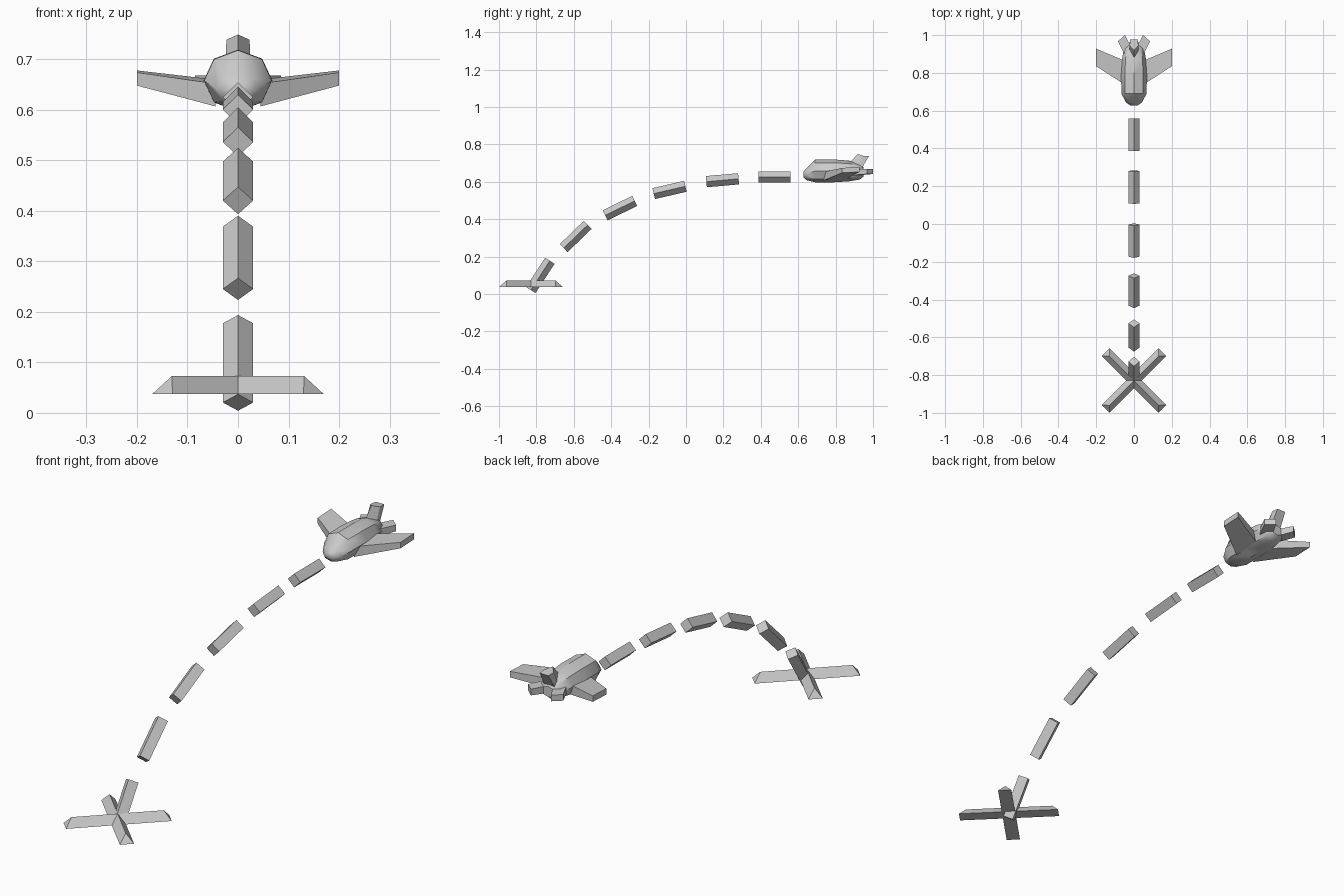
import bpy, bmesh, math
from mathutils import Vector, Matrix

if "Cube" in bpy.data.objects:
    bpy.data.objects.remove(bpy.data.objects["Cube"])


def loft(name, rings, smooth=None):
    """Join equal-length rings of points into a closed solid."""
    bm = bmesh.new()
    loops = [[bm.verts.new(p) for p in r] for r in rings]
    n = len(loops[0])
    for a, b in zip(loops, loops[1:]):
        for i in range(n):
            j = (i + 1) % n
            bm.faces.new((a[i], a[j], b[j], b[i]))
    bm.faces.new(loops[0])
    bm.faces.new(loops[-1])
    bmesh.ops.recalc_face_normals(bm, faces=bm.faces)
    me = bpy.data.meshes.new(name)
    bm.to_mesh(me)
    bm.free()
    ob = bpy.data.objects.new(name, me)
    bpy.context.collection.objects.link(ob)
    if smooth:
        bpy.ops.object.select_all(action='DESELECT')
        ob.select_set(True)
        bpy.context.view_layer.objects.active = ob
        bpy.ops.object.shade_smooth_by_angle(angle=math.radians(smooth))
    return ob


# Dashed trail: diamond bars following the climb (y, z, pitch, length)
R = 0.03
DASHES = [(-0.779, 0.099, 57, 0.187), (-0.59, 0.307, 44, 0.178),
          (-0.353, 0.459, 26, 0.176), (-0.088, 0.556, 13, 0.174),
          (0.195, 0.608, 5, 0.173), (0.473, 0.625, 0, 0.172)]
for k, (y, z, pitch, length) in enumerate(DASHES):
    place = Matrix.Translation((0, y, z)) @ Matrix.Rotation(math.radians(pitch), 4, 'X')
    loft(f"trail_dash_{k + 1}",
         [[place @ Vector(p) for p in ((R, e, 0), (0, e, R), (-R, e, 0), (0, e, -R))]
          for e in (-length / 2, length / 2)])

# Cross marker: two triangular bars with sloping ends
for k, ang in enumerate((45, -45)):
    place = Matrix.Translation((0, -0.829, 0)) @ Matrix.Rotation(math.radians(ang), 4, 'Z')
    loft(f"cross_bar_{k + 1}",
         [[place @ Vector(p) for p in ((s * 0.212, -0.0285, 0.037),
                                       (s * 0.212, 0.0285, 0.037),
                                       (s * 0.185, 0, 0.073))] for s in (-1, 1)])

# Fuselage: eight-sided rings (y, top, bottom, half width)
BODY = [(0.627, 0.652, 0.626, 0.018), (0.643, 0.672, 0.609, 0.042),
        (0.690, 0.718, 0.597, 0.067), (0.790, 0.719, 0.597, 0.068),
        (0.870, 0.713, 0.602, 0.064), (0.930, 0.697, 0.612, 0.053),
        (0.950, 0.675, 0.628, 0.030)]
rings = []
for y, top, bottom, w in BODY:
    zc, h = (top + bottom) / 2, (top - bottom) / 2
    rings.append([(w * math.sin(i * math.pi / 4), y, zc + h * math.cos(i * math.pi / 4))
                  for i in range(8)])
loft("fuselage", rings, smooth=40)


def surface(name, root, tip):
    """Swept slab: each section is (x, y, z bottom, z top) at the leading and trailing corner."""
    for side, s in (("left", -1), ("right", 1)):
        loft(f"{name}_{side}",
             [[(s * a[0], a[1], a[2]), (s * a[0], a[1], a[3]),
               (s * b[0], b[1], b[3]), (s * b[0], b[1], b[2])] for a, b in (root, tip)])


# Swept wings and tailplanes
surface("wing", ((0.045, 0.735, 0.607, 0.652), (0.045, 0.862, 0.618, 0.660)),
        ((0.2, 0.835, 0.648, 0.674), (0.2, 0.928, 0.652, 0.678)))
surface("tailplane", ((0.045, 0.885, 0.635, 0.668), (0.008, 0.925, 0.635, 0.668)),
        ((0.085, 0.967, 0.641, 0.668), (0.048, 1.0, 0.641, 0.668)))

# Tail fin: swept wedge with a sharp leading edge
loft("tail_fin", [[(0, 0.865, 0.690), (0.025, 0.915, 0.675), (0.025, 0.940, 0.672),
                   (-0.025, 0.940, 0.672), (-0.025, 0.915, 0.675)],
                  [(0, 0.918, 0.749), (0.023, 0.945, 0.739), (0.021, 0.978, 0.737),
                   (-0.021, 0.978, 0.737), (-0.023, 0.945, 0.739)]])
